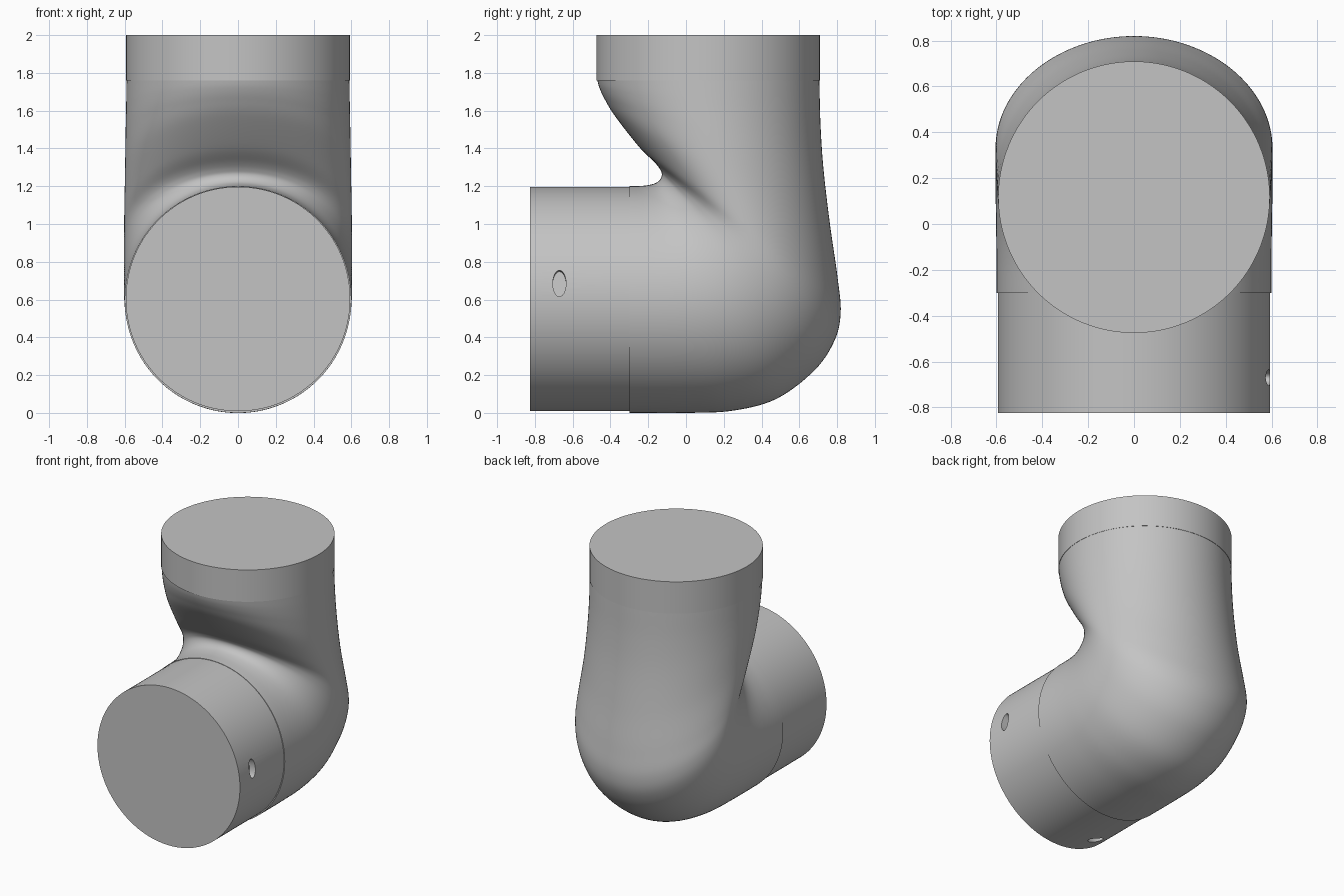
import bpy, bmesh
from math import sin, cos, pi, radians
from mathutils import Vector, Matrix

cube = bpy.data.objects.get("Cube")
if cube:
    bpy.data.objects.remove(cube, do_unlink=True)

GREY = (0.55, 0.55, 0.55, 1.0)
grey = bpy.data.materials.new("satin grey")
grey.use_nodes = True
grey.diffuse_color = GREY
grey.node_tree.nodes["Principled BSDF"].inputs["Base Color"].default_value = GREY
SIDES = 128


def finish(bm, name):
    """Turn a bmesh into a grey object."""
    bmesh.ops.recalc_face_normals(bm, faces=bm.faces)
    mesh = bpy.data.meshes.new(name)
    bm.to_mesh(mesh)
    bm.free()
    mesh.materials.append(grey)
    obj = bpy.data.objects.new(name, mesh)
    bpy.context.collection.objects.link(obj)
    return obj


def activate(obj):
    bpy.ops.object.select_all(action="DESELECT")
    obj.select_set(True)
    bpy.context.view_layer.objects.active = obj


def smooth(obj):
    activate(obj)
    bpy.ops.object.shade_smooth_by_angle(angle=radians(30))


def cylinder(name, centre, radius, depth, turn=Matrix(), stretch=(1, 1, 1), sides=SIDES):
    bm = bmesh.new()
    place = Matrix.Translation(centre) @ turn @ Matrix.Diagonal((*stretch, 1))
    bmesh.ops.create_cone(bm, cap_ends=True, segments=sides, radius1=radius,
                          radius2=radius, depth=depth, matrix=place)
    return finish(bm, name)


# Elbow: elliptical sections, each (inner y, inner z, outer y, outer z, half width)
stations = [Vector(s) for s in (
    (-.30, 1.20, -.30, 0, .6), (-.22, 1.203, 0, 0, .6), (-.165, 1.215, .25, .012, .602),
    (-.138, 1.235, .48, .075, .604), (-.128, 1.26, .68, .225, .604),
    (-.135, 1.285, .785, .38, .604), (-.165, 1.325, .819, .53, .603),
    (-.25, 1.41, .802, .72, .602), (-.375, 1.57, .762, 1.0, .598),
    (-.43, 1.66, .728, 1.29, .595), (-.458, 1.72, .712, 1.53, .592),
    (-.472, 1.77, .706, 1.77, .59))]


def blend(a, b, c, d, t):
    """Smooth curve from b to c."""
    return b + (c - a) * (t / 2) + (a * 2 - b * 5 + c * 4 - d) * (t * t / 2) \
        + (b * 3 - a - c * 3 + d) * (t ** 3 / 2)


STEPS = 7
padded = [stations[0] * 2 - stations[1], *stations, stations[-1] * 2 - stations[-2]]
sections = [blend(*padded[i:i + 4], k / STEPS)
            for i in range(len(stations) - 1) for k in range(STEPS)] + [stations[-1]]

bm = bmesh.new()
rings = []
for iy, iz, oy, oz, width in sections:
    inner, outer = Vector((0, iy, iz)), Vector((0, oy, oz))
    mid, reach = (inner + outer) / 2, (inner - outer) / 2
    rings.append([bm.verts.new(mid + reach * cos(a) + Vector((width * sin(a), 0, 0)))
                  for a in (2 * pi * n / SIDES for n in range(SIDES))])
for r, s in zip(rings, rings[1:]):
    for n in range(SIDES):
        m = (n + 1) % SIDES
        bm.faces.new((r[n], r[m], s[m], s[n]))
bm.faces.new(rings[0])
bm.faces.new(rings[-1])
smooth(finish(bm, "elbow_body"))

# Upright collar
smooth(cylinder("top_collar", (0, .117, 1.88), .592, .24))

# Front collar with two shallow oval sockets
HUB = Vector((0, -.56, .603))
RADIUS = .594
collar = cylinder("front_collar", HUB, RADIUS, .53, Matrix.Rotation(pi / 2, 4, "X"))
for angle in (radians(8), radians(248)):
    out = Vector((cos(angle), 0, sin(angle)))
    turn = Matrix.Rotation(-angle, 4, "Y") @ Matrix.Rotation(pi / 2, 4, "Y")
    cutter = cylinder("socket_cutter", HUB + Vector((0, -.11, 0)) + out * RADIUS,
                      .035, .1, turn, (2, 1, 1), 32)
    cut = collar.modifiers.new("socket", "BOOLEAN")
    cut.operation = "DIFFERENCE"
    cut.solver = "EXACT"
    cut.object = cutter
    activate(collar)
    bpy.ops.object.modifier_apply(modifier=cut.name)
    bpy.data.objects.remove(cutter, do_unlink=True)
smooth(collar)
